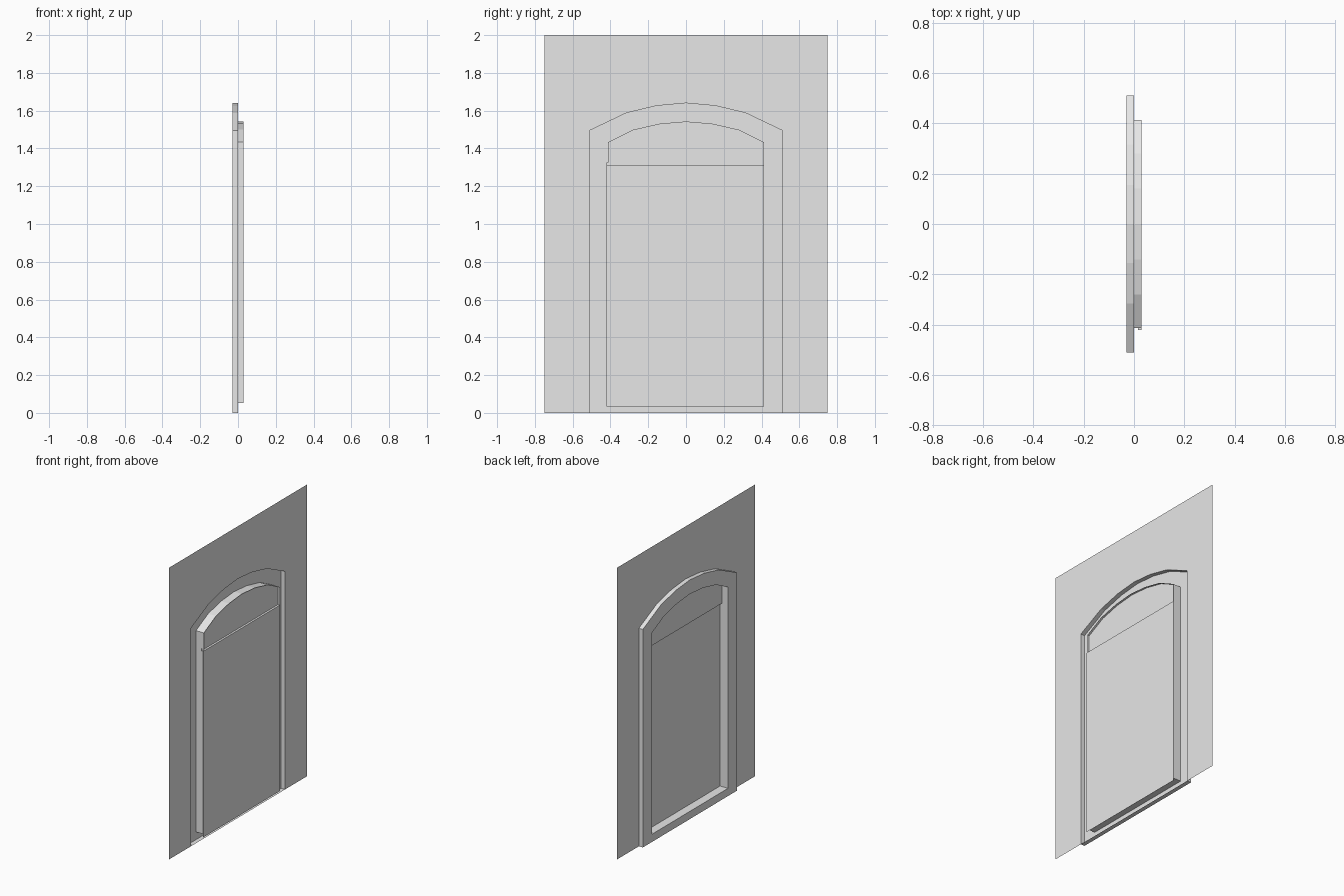
import bpy
import bmesh

cube = bpy.data.objects.get("Cube")
if cube:
    bpy.data.objects.remove(cube, do_unlink=True)

grey = bpy.data.materials.new("plain_grey")
grey.use_nodes = True
grey.diffuse_color = (0.8, 0.8, 0.8, 1)
grey.node_tree.nodes["Principled BSDF"].inputs["Base Color"].default_value = (0.8, 0.8, 0.8, 1)

FRONT, BACK, SHELF = 0.03, -0.03, 0.015
RAIL = 1.31


def arch(half, bottom, rise):
    """Closed outline in (y, z): straight jambs with a shallow faceted arch."""
    left = [(-half, bottom)] + [(-y, z) for y, z in rise]
    right = [(-y, z) for y, z in reversed(left)]
    return left + right[1:]


def sheet(name, build):
    """Make one open surface object from a function that fills a bmesh."""
    bm = bmesh.new()
    build(bm)
    mesh = bpy.data.meshes.new(name)
    bm.to_mesh(mesh)
    bm.free()
    mesh.materials.append(grey)
    obj = bpy.data.objects.new(name, mesh)
    bpy.context.collection.objects.link(obj)
    return obj


def loop(bm, outline, x):
    return [bm.verts.new((x, y, z)) for y, z in outline]


def bridge(bm, a, b):
    n = len(a)
    for i in range(n):
        j = (i + 1) % n
        bm.faces.new((a[i], b[i], b[j], a[j]))


def panel(name, outline, x):
    # reversed so the face looks towards +x
    return sheet(name, lambda bm: bm.faces.new(loop(bm, outline[::-1], x)))


# the last point of each rise is the crown, on the centre line
outer = arch(0.51, 0, [(0.51, 1.495), (0.315, 1.588), (0.155, 1.626), (0, 1.64)])
inner = arch(0.412, 0.053, [(0.412, 1.433), (0.28, 1.499), (0.14, 1.531), (0, 1.543)])

# Wall sheet around the arched opening
panel("wall", [(-0.75, 0), (-0.75, 2), (0.75, 2), (0.75, 0)] + outer[::-1], 0)


# Recessed surround, then the sash box coming forward again
def surround(bm):
    rims = [loop(bm, outer, 0), loop(bm, outer, BACK),
            loop(bm, inner, BACK), loop(bm, inner, FRONT)]
    for a, b in zip(rims, rims[1:]):
        bridge(bm, a, b)
    bmesh.ops.recalc_face_normals(bm, faces=bm.faces)
    # the flat ring should look out with the wall
    ring = max(bm.faces, key=lambda f: abs(f.normal.x))
    if ring.normal.x < 0:
        bmesh.ops.reverse_faces(bm, faces=bm.faces)


sheet("arched_surround", surround)

# Upper pane, set behind the rail
panel("upper_pane", [(-0.412, RAIL)] + inner[1:-1] + [(0.412, RAIL)], SHELF)

# Lower pane
panel("lower_pane", [(-0.42, 0.035), (-0.42, RAIL), (0.412, RAIL), (0.412, 0.035)], FRONT)


# Thin rail: a shelf on top of the lower pane with a small upturned lip
def rail(bm):
    edges = [(FRONT, RAIL), (SHELF + 0.001, RAIL), (SHELF + 0.001, RAIL + 0.015)]
    rows = [[bm.verts.new((x, y, z)) for y in (-0.42, 0.412)] for x, z in edges]
    for a, b in zip(rows, rows[1:]):
        bm.faces.new((a[0], a[1], b[1], b[0]))


sheet("meeting_rail", rail)
